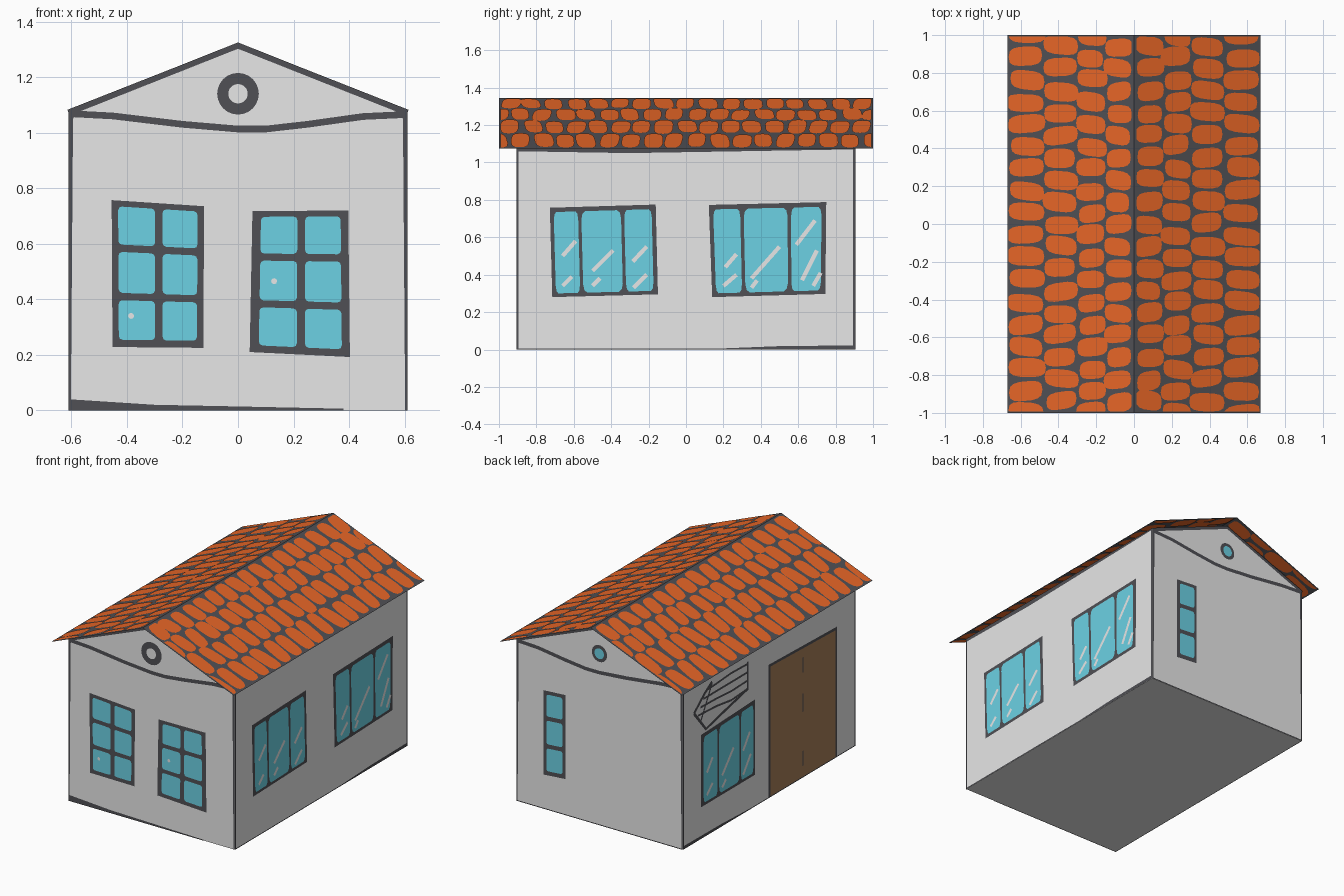
import bpy, bmesh, math, random
from mathutils import Vector

if "Cube" in bpy.data.objects:
    bpy.data.objects.remove(bpy.data.objects["Cube"])

random.seed(4)
W, L, EAVE, PEAK = 0.61, 0.905, 1.082, 1.325


def material(name, rgb):
    m = bpy.data.materials.new(name)
    m.diffuse_color = (*rgb, 1)
    m.use_nodes = True
    m.node_tree.nodes["Principled BSDF"].inputs["Base Color"].default_value = m.diffuse_color
    return m


WALL = material("pale_wall", (0.8, 0.8, 0.8))
DARK = material("charcoal_line", (0.08, 0.08, 0.09))
GLASS = material("teal_glass", (0.15, 0.64, 0.775))
TILE = material("orange_tile", (0.8, 0.132, 0.02))
WOOD = material("brown_wood", (0.39, 0.21, 0.10))


def build(name, polys, mat, out=None):
    """Mesh from polygons; flat ones are turned to face the direction out."""
    bm = bmesh.new()
    for p in polys:
        f = bm.faces.new([bm.verts.new(q) for q in p])
        f.normal_update()
        if out is not None and f.normal.dot(Vector(out)) < 0:
            f.normal_flip()
    if out is None:
        bmesh.ops.remove_doubles(bm, verts=bm.verts, dist=1e-5)
        bmesh.ops.recalc_face_normals(bm, faces=bm.faces)
    me = bpy.data.meshes.new(name)
    bm.to_mesh(me)
    bm.free()
    me.materials.append(mat)
    ob = bpy.data.objects.new(name, me)
    bpy.context.collection.objects.link(ob)
    return ob


# Each wall maps (across, up, distance out) to 3D
SIDES = {
    "front": (lambda u, v, d: (u, -L - d, v), (0, -1, 0)),
    "back": (lambda u, v, d: (u, L + d, v), (0, 1, 0)),
    "right": (lambda u, v, d: (W + d, u, v), (1, 0, 0)),
    "left": (lambda u, v, d: (-W - d, u, v), (-1, 0, 0)),
}


def plates(name, side, polys, mat, d=0.002):
    to3d, out = SIDES[side]
    return build(f"{side}_{name}", [[to3d(u, v, d) for u, v in p] for p in polys], mat, out)


def rect(u0, v0, u1, v1):
    return [(u0, v0), (u1, v0), (u1, v1), (u0, v1)]


def disc(u, v, r, n=24):
    return [(u + r * math.cos(math.tau * i / n), v + r * math.sin(math.tau * i / n)) for i in range(n)]


def stroke(pts, w):
    """A painted line of width w as a strip of quads."""
    pts = [Vector(p) for p in pts]
    edge = []
    for i, p in enumerate(pts):
        t = (pts[min(i + 1, len(pts) - 1)] - pts[max(i - 1, 0)]).normalized()
        n = Vector((-t.y, t.x)) * w / 2
        edge.append((p + n, p - n))
    return [[a[0], b[0], b[1], a[1]] for a, b in zip(edge, edge[1:])]


def window(name, side, quad, cols, rows, glints=()):
    """Dark frame plate, rounded glass panes placed by fractions of the quad."""
    bl, br, tr, tl = [Vector(q) for q in quad]
    plates(name + "_frame", side, [quad], DARK, 0.002)
    panes = []
    for a0, a1 in cols:
        for b0, b1 in rows:
            pane = []
            for cx, cy, order in ((0, 0, 1), (1, 0, -1), (1, 1, 1), (0, 1, -1)):
                for ox, oy in ((0, .1), (.03, .03), (.1, 0))[::order]:
                    s = a0 + (a1 - a0) * (1 - ox if cx else ox)
                    t = b0 + (b1 - b0) * (1 - oy if cy else oy)
                    pane.append(bl.lerp(br, s).lerp(tl.lerp(tr, s), t))
            panes.append(pane)
    plates(name + "_glass", side, panes, GLASS, 0.004)
    if glints:
        plates(name + "_glints", side,
               [q for a in glints for q in stroke([a[:2], a[2:]], 0.022)], WALL, 0.006)


# House body: pentagon profile extruded along y
prof = [(-W, 0), (W, 0), (W, EAVE), (0, PEAK), (-W, EAVE)]
caps = [[(x, y, z) for x, z in prof] for y in (-L, L)]
build("house_body", caps + [[caps[0][i], caps[0][(i + 1) % 5], caps[1][(i + 1) % 5], caps[1][i]]
                            for i in range(5)], WALL)

# Gable ends: slope trim, sagging line, corner lines, base line, round vent
for side, r, mid in (("front", 0.075, WALL), ("back", 0.056, GLASS)):
    lines = stroke([(-W, 1.072), (0, 1.313), (W, 1.072)], 0.022)
    lines += stroke([(-.6, 1.068), (-.45, 1.06), (-.2, 1.03), (0, 1.013), (.1, 1.013),
                     (.25, 1.03), (.45, 1.058), (.6, 1.065)], 0.024)
    lines += [[(s * .61, 0), (s * .602, 0), (s * .594, 1.05), (s * .57, 1.09), (s * .61, EAVE)]
              for s in (-1, 1)]
    plates("trim", side, lines, DARK)
    plates("vent_rim", side, [disc(0, 1.14, r)], DARK, 0.003)
    plates("vent_centre", side, [disc(0, 1.14, 0.035)], mid, 0.005)
plates("base_line", "front", [[(-W, 0), (.38, 0), (.38, .006), (0, .014), (-.3, .02), (-W, .04)]], DARK)
plates("base_line", "back", [rect(-W, 0, W, .006)], DARK)

# Long sides: corner, eave and base lines
for side in ("left", "right"):
    plates("trim", side, [rect(-L, 0, -.895, EAVE), rect(.893, 0, L, EAVE),
                          [(-L, 1.06), (-.3, 1.05), (.9, 1.07), (.9, EAVE), (-L, EAVE)],
                          rect(-L, 0, L, .006), [(.2, .006), (.9, .006), (.9, .022), (.5, .018)]], DARK)

# Front windows
two, three = [(.07, .47), (.55, .93)], [(.05, .32), (.37, .65), (.7, .96)]
window("left_window", "front", [(-.452, .228), (-.125, .225), (-.122, .735), (-.455, .757)], two, three)
window("right_window", "front", [(.042, .21), (.403, .192), (.397, .72), (.052, .717)],
       [(.09, .47), (.55, .92)], three)
plates("glass_dots", "front", [disc(-.385, .34, .011, 8), disc(.13, .465, .011, 8)], WALL, 0.006)

# Narrow back window
window("window", "back", [(.25, .24), (.41, .227), (.41, .787), (.25, .797)], [(.13, .87)], three)

# Right windows with glints
cols, row = [(.035, .265), (.295, .67), (.7, .96)], [(.04, .95)]
window("front_window", "right", [(-.715, .28), (-.15, .295), (-.162, .775), (-.728, .758)], cols, row,
       [(-.66, .5, -.59, .58), (-.66, .34, -.61, .39), (-.5, .42, -.39, .53), (-.5, .34, -.46, .38),
        (-.285, .47, -.21, .55), (-.28, .33, -.21, .4)])
window("rear_window", "right", [(.14, .28), (.745, .297), (.75, .788), (.122, .773)], cols, row,
       [(.21, .44, .27, .51), (.2, .34, .27, .4), (.35, .38, .5, .55), (.35, .33, .38, .37),
        (.59, .56, .69, .69), (.62, .37, .7, .53), (.68, .34, .72, .41)])

# Left window with glints
window("window", "left", [(.15, .21), (.715, .21), (.715, .69), (.15, .71)], cols, row,
       [(.66, .42, .6, .5), (.66, .27, .6, .33), (.5, .34, .38, .48), (.5, .26, .46, .3),
        (.28, .42, .21, .52), (.28, .26, .2, .37)])

# Painted awning: outline and wavy stripes
awning = stroke([(.79, .86), (.665, .71), (.45, .76), (.225, .81)], 0.02)
awning += stroke([(.79, .86), (.68, .95), (.6, 1.0)], 0.022) + stroke([(.225, .8), (.225, .99)], 0.014)
for k in range(4):
    a, b = .85 - .04 * k, .81 + .055 * k
    awning += stroke([(.75 - .03 * k, .83 + .045 * k), (.55, .82 + .05 * k),
                      (.4, .80 + .06 * k), (.23, b)], 0.014)
awning += stroke([(.72, .78), (.6, .99)], 0.014)
plates("awning_lines", "left", awning, DARK)

# Double door
plates("door_outline", "left", [[(-.71, 0), (.008, 0), (.008, .885), (-.71, .865)]], DARK, 0.002)
plates("door", "left", [[(-.69, .008), (-.012, .008), (-.012, .868), (-.69, .848)]], WOOD, 0.004)
plates("door_seam", "left", [rect(-.355, a, -.343, b) for a, b in ((.08, .18), (.44, .56), (.7, .8))],
       DARK, 0.006)

# Roof sheets with rounded tiles on both faces
RX, RY, RZ, DROP = 0.67, 1.0, 1.345, 0.27
EDGES, N = [.012, .15, .3, .475, .664], 17
pitch = 2 * RY / N
for s, label in ((-1, "left"), (1, "right")):
    def on_roof(x, y, d):
        return Vector((s * x, y, RZ - DROP * x / RX)) + normal * d
    normal = Vector((s * DROP, 0, RX)).normalized()
    build(f"{label}_roof_sheet", [[on_roof(x, y, 0) for x, y in
                                   ((0, -RY), (RX, -RY), (RX, RY), (0, RY))]], DARK, normal)
    tiles = []
    for c in range(4):
        for k in range(N + c % 2):
            yc = -RY + pitch * (k + (0 if c % 2 else .5)) + random.uniform(-.008, .008)
            xc = (EDGES[c] + EDGES[c + 1]) / 2 + random.uniform(-.008, .008)
            hx = (EDGES[c + 1] - EDGES[c]) / 2 + random.uniform(-.008, .006)
            hy = pitch / 2 - random.uniform(.006, .012)
            skew, tile = random.uniform(-.012, .012), []
            for i in range(14):
                ca, sa = math.cos(math.tau * i / 14), math.sin(math.tau * i / 14)
                px = math.copysign(abs(ca) ** .65, ca)
                py = math.copysign(abs(sa) ** .65, sa)
                tile.append((min(max(xc + hx * px, .012), .664),
                             min(max(yc + hy * py + skew * px, -.992), .992)))
            # drop points merged by clamping
            tile = [p for i, p in enumerate(tile) if (Vector(p) - Vector(tile[i - 1])).length > 1e-4]
            tiles.append(tile)
    for d, face in ((.003, "top"), (-.003, "under")):
        build(f"{label}_roof_tiles_{face}", [[on_roof(x, y, d) for x, y in t] for t in tiles],
              TILE, normal * (1 if d > 0 else -1))
